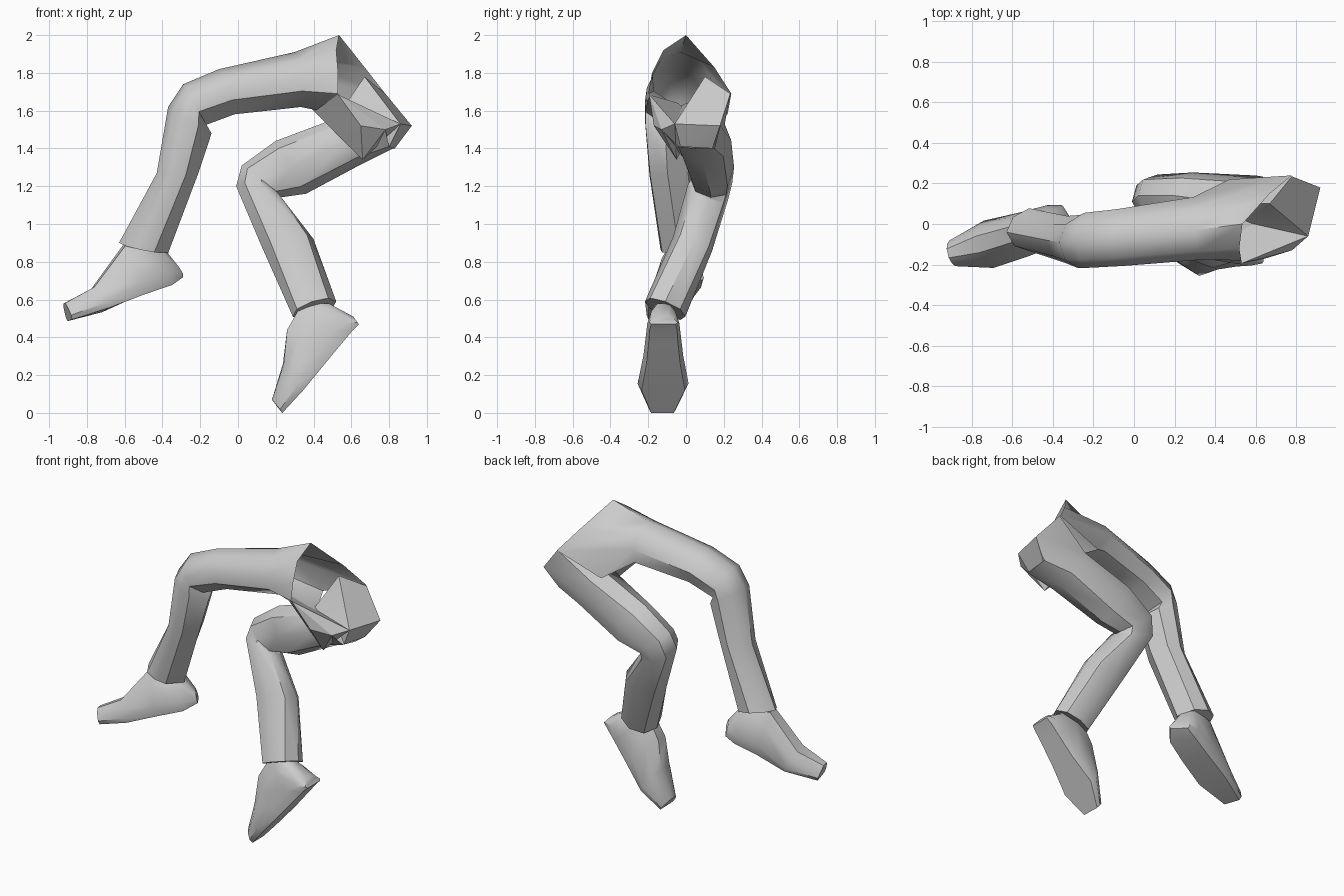
import bpy, bmesh, math
from mathutils import Vector

cube = bpy.data.objects.get("Cube")
if cube:
    bpy.data.objects.remove(cube, do_unlink=True)

grey = bpy.data.materials.new("plain grey")
grey.use_nodes = True
COLOR = (0.6, 0.6, 0.6, 1)
grey.diffuse_color = COLOR
grey.node_tree.nodes["Principled BSDF"].inputs["Base Color"].default_value = COLOR

# Cross-sections: (across, from sole/back -1 to top/front +1)
LIMB = [(0, 1), (.74, .72), (1, 0), (.74, -.72), (0, -1), (-.74, -.72), (-1, 0), (-.74, .72)]
THIGH = [(0, 1), (.66, .72), (.95, .15), (.92, -.4), (.15, -1), (-.75, -.6), (-1, .1), (-.66, .72)]
SHOE = [(-.85, -1), (.85, -1), (1, -.5), (.75, .4), (.35, 1), (-.35, 1), (-.75, .4), (-1, -.5)]


def finish(name, bm, angle):
    bmesh.ops.recalc_face_normals(bm, faces=bm.faces)
    mesh = bpy.data.meshes.new(name)
    bm.to_mesh(mesh)
    bm.free()
    mesh.materials.append(grey)
    obj = bpy.data.objects.new(name, mesh)
    bpy.context.collection.objects.link(obj)
    bpy.ops.object.select_all(action='DESELECT')
    obj.select_set(True)
    bpy.context.view_layer.objects.active = obj
    bpy.ops.object.shade_smooth_by_angle(angle=math.radians(angle))


def loft(name, stations, section, rim=None):
    """Skin a section along stations of (top point, bottom point, half width).
    An optional rim of points, one per section point, forms an open start."""
    bm = bmesh.new()
    tops = [Vector(s[0]) for s in stations]
    bots = [Vector(s[1]) for s in stations]
    mids = [(a + b) / 2 for a, b in zip(tops, bots)]
    rings = [[bm.verts.new(p) for p in rim]] if rim else []
    for i, (top, bot, mid) in enumerate(zip(tops, bots, mids)):
        along = mids[min(i + 1, len(mids) - 1)] - mids[max(i - 1, 0)]
        up = (top - bot) / 2
        side = up.cross(along).normalized() * stations[i][2]
        rings.append([bm.verts.new(mid + side * u + up * v) for u, v in section])
    n = len(section)
    for r, s in zip(rings, rings[1:]):
        for k in range(n):
            bm.faces.new((r[k], r[(k + 1) % n], s[(k + 1) % n], s[k]))
    if not rim:
        bm.faces.new(rings[0])
    bm.faces.new(rings[-1])
    finish(name, bm, 42)


def hull(name, points):
    bm = bmesh.new()
    for p in points:
        bm.verts.new(p)
    out = bmesh.ops.convex_hull(bm, input=bm.verts)
    loose = {g for g in out["geom_interior"] if isinstance(g, bmesh.types.BMVert)}
    bmesh.ops.delete(bm, geom=list(loose), context='VERTS')
    finish(name, bm, 20)


# Stretched leg: open waist rim, thigh, knee, shin, trouser hem
waist_rim = [(.535, 0, 2.0), (.52, -.12, 1.92), (.53, -.18, 1.80), (.53, -.20, 1.69),
             (.62, -.08, 1.56), (.47, .22, 1.58), (.78, .24, 1.69), (.67, .15, 1.83)]
loft("stretched_leg", [
    ((.30, -.03, 1.91), (.33, -.02, 1.62), .16),
    ((-.10, -.07, 1.82), (-.02, -.07, 1.58), .145),
    ((-.29, -.08, 1.74), (-.18, -.09, 1.52), .14),
    ((-.37, -.09, 1.62), (-.14, -.09, 1.48), .135),
    ((-.43, -.08, 1.27), (-.21, -.08, 1.27), .12),
    ((-.63, -.04, .90), (-.37, -.02, .85), .11)], THIGH, waist_rim)

# Bent leg: hip rim, thigh, knee, shin, trouser hem
hip_rim = [(.67, .10, 1.78), (.86, -.06, 1.53), (.78, -.13, 1.50), (.80, -.04, 1.41),
           (.82, .05, 1.40), (.83, .15, 1.40), (.92, .18, 1.52), (.78, .235, 1.69)]
loft("bent_leg", [
    ((.52, .10, 1.56), (.66, .09, 1.32), .145),
    ((.20, .14, 1.44), (.36, .13, 1.16), .12),
    ((.02, .14, 1.31), (.22, .13, 1.14), .11),
    ((-.01, .11, 1.20), (.23, .12, 1.13), .115),
    ((.13, .02, .87), (.40, .05, .92), .11),
    ((.29, -.11, .51), (.52, -.11, .59), .115)], LIMB, hip_rim)

# Closed end of the bent thigh
hull("hip", [(.78, .235, 1.69), (.92, .18, 1.52), (.86, -.06, 1.53), (.67, .10, 1.78),
             (.80, -.03, 1.41), (.83, .14, 1.40), (.62, .10, 1.50)])

# Web under the waist between the two thighs
hull("crotch", [(.36, -.04, 1.64), (.53, -.195, 1.685), (.65, -.17, 1.52), (.66, -.05, 1.34),
                (.86, -.06, 1.53), (.78, -.13, 1.50), (.56, .05, 1.54)])

# Shoes, toe to heel
loft("stretched_shoe", [
    ((-.92, -.145, .58), (-.89, -.145, .49), .065),
    ((-.77, -.10, .66), (-.70, -.10, .545), .12),
    ((-.60, -.05, .89), (-.52, -.05, .62), .11),
    ((-.43, 0, .90), (-.38, 0, .67), .10),
    ((-.34, .04, .78), (-.32, .04, .71), .065)], SHOE)
loft("bent_shoe", [
    ((.18, -.125, .07), (.235, -.125, 0), .07),
    ((.24, -.125, .26), (.34, -.12, .12), .135),
    ((.26, -.12, .44), (.46, -.12, .26), .105),
    ((.34, -.12, .58), (.56, -.12, .38), .09),
    ((.48, -.12, .58), (.61, -.12, .44), .085),
    ((.61, -.12, .51), (.64, -.12, .47), .075)], SHOE)
